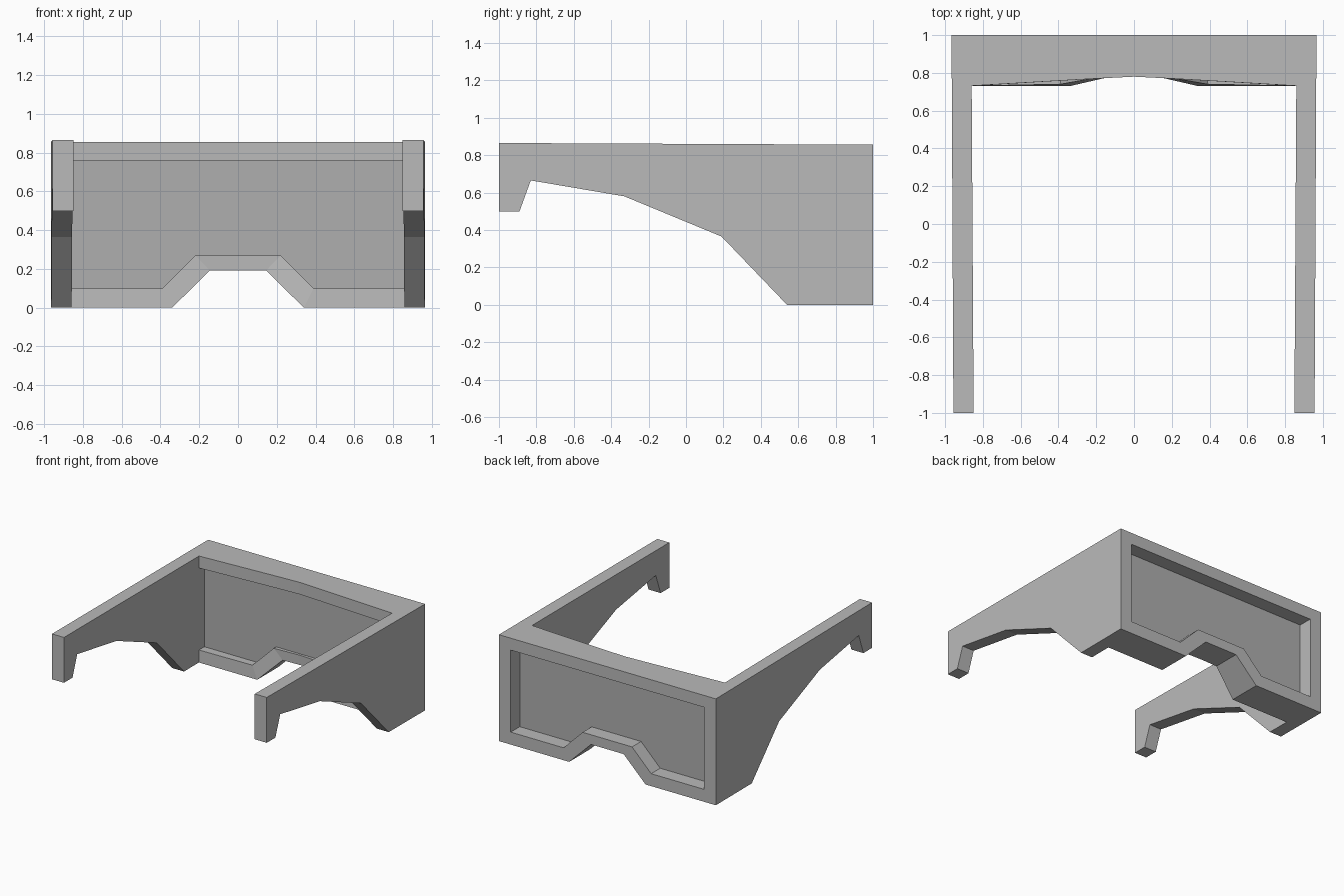
import bpy, bmesh

if "Cube" in bpy.data.objects:
    bpy.data.objects.remove(bpy.data.objects["Cube"])


def make_material(name, grey):
    mat = bpy.data.materials.new(name)
    mat.diffuse_color = (grey, grey, grey, 1)
    mat.use_nodes = True
    mat.node_tree.nodes["Principled BSDF"].inputs["Base Color"].default_value = mat.diffuse_color
    return mat


frame_grey = make_material("frame_grey", 0.49)
lens_grey = make_material("lens_grey", 0.43)


def make_object(name, bm, materials):
    bmesh.ops.recalc_face_normals(bm, faces=bm.faces)
    mesh = bpy.data.meshes.new(name)
    bm.to_mesh(mesh)
    bm.free()
    for mat in materials:
        mesh.materials.append(mat)
    obj = bpy.data.objects.new(name, mesh)
    bpy.context.collection.objects.link(obj)
    return obj


def loft(bm, loops, cap_material=0):
    """Closed solid through matching loops of points, capped at both ends."""
    rings = [[bm.verts.new(p) for p in loop] for loop in loops]
    n = len(rings[0])
    for a, b in zip(rings, rings[1:]):
        for i in range(n):
            j = (i + 1) % n
            bm.faces.new((a[i], a[j], b[j], b[i]))
    for ring in (rings[0], rings[-1]):
        bm.faces.new(ring).material_index = cap_material


def mirrored(half, ys):
    """Full loop from a right half outline (first and last point on x = 0)."""
    pts = [(x, y, z) for (x, z), y in zip(half, ys)]
    return pts + [(-x, y, z) for x, y, z in pts[-2:0:-1]]


TOP = 0.856

# Front frame: rim with nose notch, and a lens panel recessed on both sides.
# Its ends are buried in the side arms.
outer = [(0, .192), (.145, .192), (.34, 0), (.92, 0), (.92, TOP), (.2, TOP), (0, TOP)]
opening = [(0, .27), (.22, .27), (.39, .10), (.9, .10), (.9, .76), (.2, .76), (0, .76)]
outer_y = [.78, .775, .73, .73, .728, .77, .78]
opening_y = [.78, .77, .74, .73, .728, .77, .78]
bm = bmesh.new()
loft(bm, [
    mirrored(opening, [.80] * 7),
    mirrored(opening, opening_y),
    mirrored(outer, outer_y),
    mirrored(outer, [1] * 7),
    mirrored(opening, [1] * 7),
    mirrored(opening, [.885] * 7),
], cap_material=1)
frame = make_object("goggle_frame", bm, (frame_grey, lens_grey))

# Side arms: profile (y, z) with hooked ends, tapering slightly inward
profile = [(1, 0), (.54, 0), (.19, .365), (-.33, .58), (-.83, .665), (-.89, .50),
           (-1, .50), (-1, .865), (.73, TOP), (1, TOP)]
bm = bmesh.new()
for side in (-1, 1):
    loft(bm, [[(side * (x - taper * (1 - y) / 2), y, z) for y, z in profile]
              for x, taper in ((.861, .012), (.966, .01))])
arms = make_object("side_arms", bm, (frame_grey,))

# Merge into one clean shell and dissolve the flat seams
union = frame.modifiers.new("join_arms", "BOOLEAN")
union.operation = "UNION"
union.solver = "EXACT"
union.object = arms
flat = frame.modifiers.new("clean_seams", "DECIMATE")
flat.decimate_type = "DISSOLVE"
flat.angle_limit = 0.01
bpy.context.view_layer.objects.active = frame
frame.select_set(True)
for name in ("join_arms", "clean_seams"):
    bpy.ops.object.modifier_apply(modifier=name)
bpy.data.objects.remove(arms)
